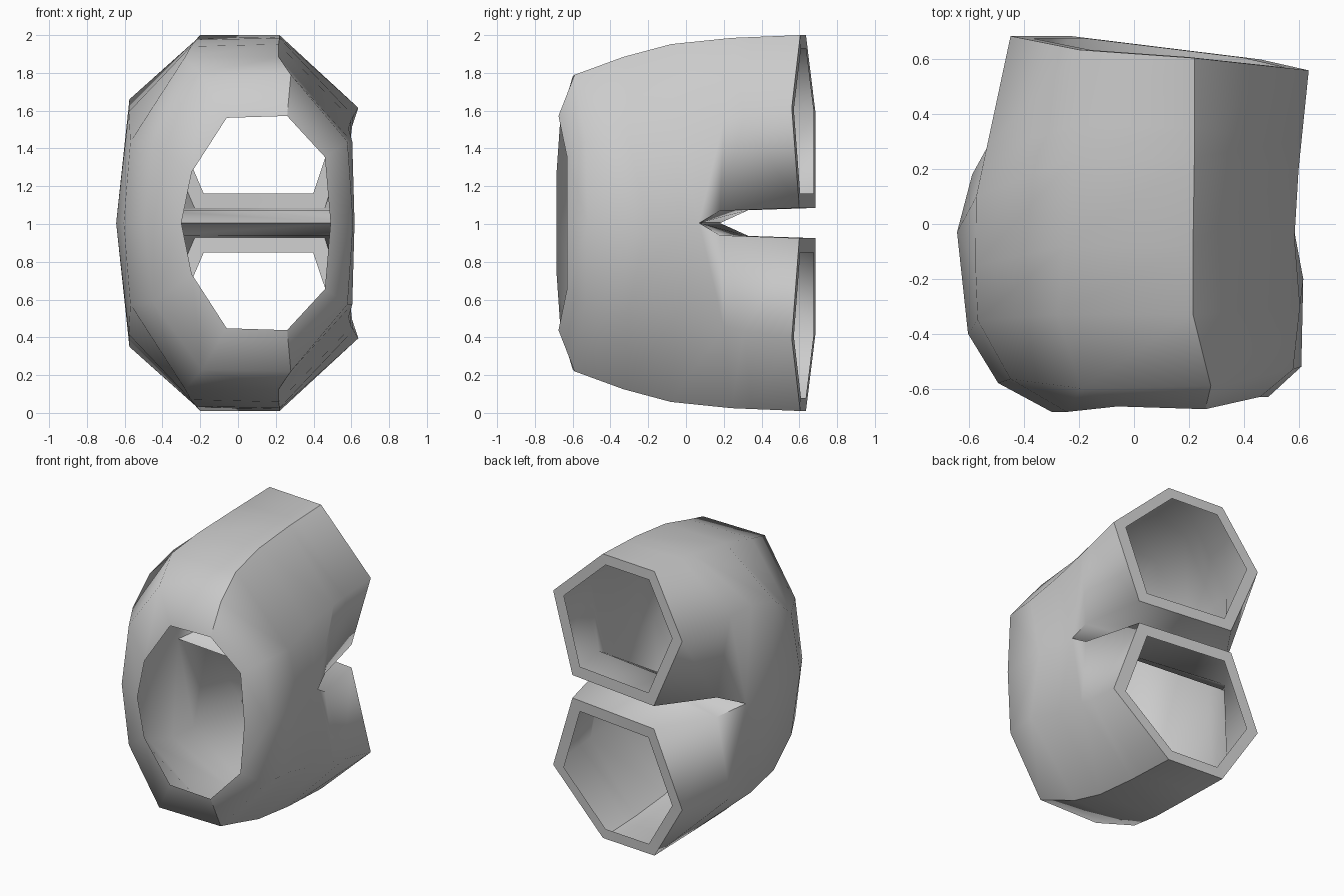
import bpy, bmesh, math
from mathutils import Vector

cube = bpy.data.objects.get("Cube")
if cube:
    bpy.data.objects.remove(cube, do_unlink=True)

# Plain grey material
grey = bpy.data.materials.new("plain_grey")
grey.use_nodes = True
colour = (0.6, 0.6, 0.6, 1)
grey.diffuse_color = colour
grey.node_tree.nodes["Principled BSDF"].inputs["Base Color"].default_value = colour

# Ridges of the upper branch from front rim to back rim, heights above the middle plane
side_right = [(-.3, -.685, 0), (-.495, -.58, 0), (-.605, -.4, 0), (-.645, -.03, 0),
              (-.59, .18, 0), (-.47, .33, .068), (-.23, .685, .08)]
lower_right = [(-.245, -.685, .27), (-.45, -.565, .42), (-.57, -.35, .43),
               (-.578, -.15, .59), (-.575, .1, .655), (-.45, .685, .59)]
top_right = [(-.06, -.665, .557), (-.19, -.6, .775), (-.28, -.33, .88),
             (-.25, -.08, .935), (-.22, .24, .97), (-.2, .635, .995)]
top_left = [(.26, -.675, .567), (.28, -.59, .785), (.215, -.33, .88),
            (.215, -.08, .947), (.22, .24, .98), (.22, .605, .995)]
lower_left = [(.46, -.63, .35), (.58, -.53, .43), (.605, -.3, .43),
              (.585, -.05, .5), (.6, .2, .55), (.637, .56, .61)]
side_left = [(.49, -.63, 0), (.61, -.52, 0), (.617, -.2, 0), (.585, -.03, 0),
             (.57, .07, 0), (.55, .18, .065), (.46, .6, .08)]


def with_lip_station(path):
    """Add a point just behind the fork, between the last two stations."""
    path = [Vector(p) for p in path]
    path.insert(-1, path[-2].lerp(path[-1], 0.3))
    return path


ridges = [side_right]
ridges += [with_lip_station(p) for p in (lower_right, top_right, top_left, lower_left)]
ridges.append(side_left)

# Thin skin between neighbouring ridges
bm = bmesh.new()
grid = [[bm.verts.new(p) for p in path] for path in ridges]
for a, b in zip(grid, grid[1:]):
    for i in range(len(a) - 1):
        bm.faces.new((a[i], a[i + 1], b[i + 1], b[i]))

# Underside of the branch, closing the fork
first, last = grid[0], grid[-1]
for i in (4, 5):
    bm.faces.new((last[i], last[i + 1], first[i + 1], first[i]))

# Hard crease along the top left ridge
crease = grid[3]
for p, q in zip(crease, crease[1:]):
    bm.edges.get((p, q)).smooth = False

# Flat back rim with a hard outer edge
rim = [path[-1] for path in grid]
middle = sum((v.co for v in rim), Vector()) / len(rim)
inner = [bm.verts.new(middle.lerp(v.co, 0.84)) for v in rim]
for i in range(len(rim)):
    j = (i + 1) % len(rim)
    bm.faces.new((rim[i], rim[j], inner[j], inner[i]))
    bm.edges.get((rim[i], rim[j])).smooth = False

# Outward normals: the flat rim must face backwards
bmesh.ops.recalc_face_normals(bm, faces=bm.faces)
rim_edge = bm.edges.get((rim[2], inner[2]))
if rim_edge.link_faces[0].normal.y < 0:
    bmesh.ops.reverse_faces(bm, faces=bm.faces)

mesh = bpy.data.meshes.new("forked_tube")
bm.to_mesh(mesh)
bm.free()
mesh.materials.append(grey)
tube = bpy.data.objects.new("forked_tube", mesh)
tube.location.z = 1.005
bpy.context.collection.objects.link(tube)

# Lower branch
mirror = tube.modifiers.new("lower_branch", "MIRROR")
mirror.use_axis = (False, False, True)

bpy.ops.object.select_all(action="DESELECT")
tube.select_set(True)
bpy.context.view_layer.objects.active = tube
bpy.ops.object.modifier_apply(modifier=mirror.name)
bpy.ops.object.shade_smooth_by_angle(angle=math.radians(78), keep_sharp_edges=True)
